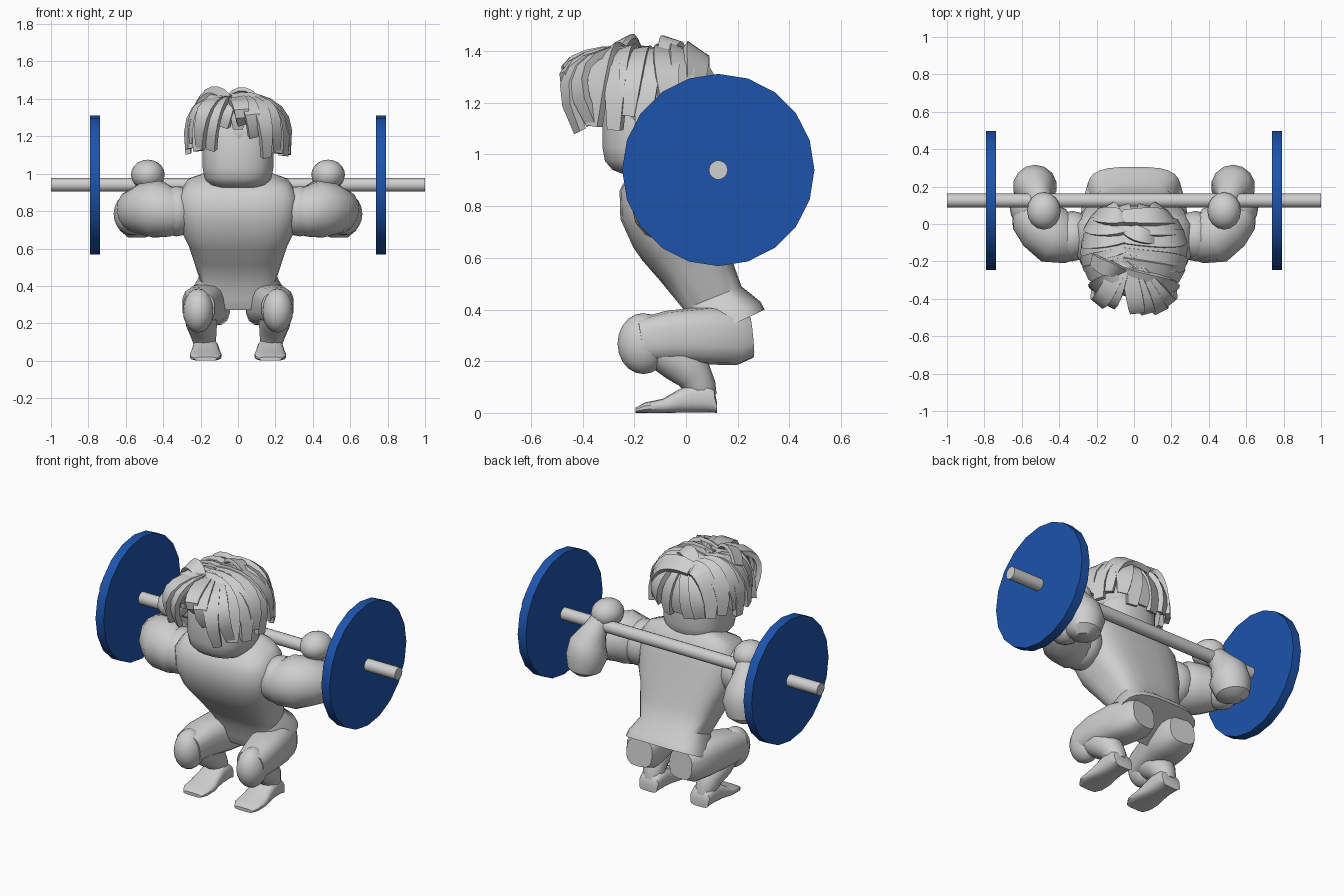
import bpy, bmesh, random
from math import sin, cos, pi, radians, sqrt, copysign
from mathutils import Vector, Matrix

random.seed(4)
cube = bpy.data.objects.get("Cube")
if cube:
    bpy.data.objects.remove(cube)


def material(name, colour):
    mat = bpy.data.materials.new(name)
    mat.use_nodes = True
    mat.diffuse_color = (*colour, 1)
    mat.node_tree.nodes["Principled BSDF"].inputs["Base Color"].default_value = (*colour, 1)
    return mat


GREY = material("light_grey", (0.62, 0.62, 0.62))
BLUE = material("plate_blue", (0.012, 0.087, 0.41))


def finish(name, bm, mat=GREY, angle=40):
    """Turn a bmesh into a shaded object."""
    bmesh.ops.recalc_face_normals(bm, faces=bm.faces)
    mesh = bpy.data.meshes.new(name)
    bm.to_mesh(mesh)
    bm.free()
    obj = bpy.data.objects.new(name, mesh)
    bpy.context.collection.objects.link(obj)
    mesh.materials.append(mat)
    bpy.ops.object.select_all(action='DESELECT')
    obj.select_set(True)
    bpy.context.view_layer.objects.active = obj
    bpy.ops.object.shade_smooth_by_angle(angle=radians(angle))
    return obj


def loft(name, rings, power=2.0, sides=16):
    """Skin rings given as (centre, u axis, v axis) with superellipse sections."""
    bm = bmesh.new()
    loops = []
    for centre, u, v in rings:
        loop = []
        for i in range(sides):
            a = 2 * pi * (i + 0.5) / sides
            c, s = (copysign(abs(f(a)) ** (2 / power), f(a)) for f in (cos, sin))
            loop.append(bm.verts.new(centre + u * c + v * s))
        loops.append(loop)
    for low, high in zip(loops, loops[1:]):
        for i in range(sides):
            j = (i + 1) % sides
            bm.faces.new((low[i], low[j], high[j], high[i]))
    bm.faces.new(loops[0])
    bm.faces.new(loops[-1])
    return finish(name, bm)


def limb(name, points, power=2.0, side=(1, 0, 0)):
    """Tube through points (x, y, z, radius); side is never along the tube."""
    rings = []
    for i, p in enumerate(points):
        before, after = points[max(i - 1, 0)], points[min(i + 1, len(points) - 1)]
        t = (Vector(after[:3]) - Vector(before[:3])).normalized()
        v = t.cross(Vector(side)).normalized()
        rings.append((Vector(p[:3]), v.cross(t) * p[3], v * p[3]))
    return loft(name, rings, power, 14)


def ball(name, centre, size):
    bm = bmesh.new()
    bmesh.ops.create_uvsphere(bm, u_segments=16, v_segments=10, radius=1,
                              matrix=Matrix.Translation(centre) @ Matrix.Diagonal((*size, 1)))
    return finish(name, bm)


def disc(name, x, radius, length, sides, mat):
    bm = bmesh.new()
    bmesh.ops.create_cone(bm, cap_ends=True, segments=sides, radius1=radius, radius2=radius, depth=length,
                          matrix=Matrix.Translation((x, 0.125, 0.94)) @ Matrix.Rotation(pi / 2, 4, 'Y'))
    return finish(name, bm, mat, 30)


def strand(name, p0, p1, p2, p3, width=0.08, thick=0.03, steps=7):
    """Flat lock of hair along a Bezier path, facing away from the head."""
    p0, p1, p2, p3 = map(Vector, (p0, p1, p2, p3))
    heart = Vector((0, -0.14, 1.15))
    bm = bmesh.new()
    loops = []
    for i in range(steps + 1):
        t = i / steps
        k = 1 - t
        p = p0 * k**3 + p1 * 3 * k * k * t + p2 * 3 * k * t * t + p3 * t**3
        tangent = ((p1 - p0) * k * k + (p2 - p1) * 2 * k * t + (p3 - p2) * t * t).normalized()
        across = tangent.cross(p - heart).normalized()
        out = across.cross(tangent) * thick / 2
        across *= width / 2 * (0.65 + 0.7 * sin(pi * (0.15 + 0.7 * t)) - 0.3 * t)
        loops.append([bm.verts.new(p + q) for q in (across + out, out - across, -across - out, across - out)])
    for a, b in zip(loops, loops[1:]):
        for i in range(4):
            j = (i + 1) % 4
            bm.faces.new((a[i], a[j], b[j], b[i]))
    bm.faces.new(loops[0])
    bm.faces.new(loops[-1])
    return finish(name, bm, angle=35)


# Barbell
disc("bar", 0, 0.037, 2, 14, GREY)
for s, label in ((1, "left"), (-1, "right")):
    disc(f"{label}_weight_plate", s * 0.765, 0.372, 0.055, 20, BLUE)

# Torso: back point (y, z), front point (y, z), half width, from hem to neck
TORSO = [
    ((0.305, 0.40), (0.03, 0.27), 0.25),
    ((0.29, 0.43), (0.0, 0.33), 0.24),
    ((0.215, 0.49), (-0.01, 0.40), 0.205),
    ((0.18, 0.59), (-0.10, 0.51), 0.24),
    ((0.155, 0.66), (-0.17, 0.59), 0.265),
    ((0.135, 0.73), (-0.205, 0.64), 0.295),
    ((0.10, 0.83), (-0.255, 0.75), 0.315),
    ((0.075, 0.93), (-0.258, 0.86), 0.315),
    ((0.045, 0.99), (-0.22, 0.93), 0.27),
    ((0.0, 1.025), (-0.15, 0.975), 0.16),
]
rings = []
for back, front, half in TORSO:
    b, f = Vector((0, *back)), Vector((0, *front))
    rings.append(((b + f) / 2, Vector((half, 0, 0)), (b - f) / 2))
loft("torso", rings, power=3.2, sides=24)

# Head
HEAD = [(0.925, 0.11), (0.94, 0.15), (0.975, 0.18), (1.03, 0.19), (1.30, 0.19), (1.36, 0.15)]
loft("head", [(Vector((0, -0.135, z)), Vector((r, 0, 0)), Vector((0, r, 0))) for z, r in HEAD],
     power=2.5, sides=24)

# Arms and legs
for s, label in ((1, "left"), (-1, "right")):
    def path(*pts):
        return [(s * x, y, z, r) for x, y, z, r in pts]

    ball(f"{label}_shoulder", (s * 0.33, -0.065, 0.80), (0.12, 0.135, 0.135))
    limb(f"{label}_upper_arm", path(
        (0.29, -0.07, 0.80, 0.11), (0.36, -0.075, 0.795, 0.135), (0.43, -0.06, 0.81, 0.155),
        (0.50, -0.01, 0.81, 0.14), (0.56, 0.05, 0.80, 0.115), (0.595, 0.10, 0.79, 0.07)), side=(0, 0, 1))
    ball(f"{label}_elbow", (s * 0.565, 0.09, 0.785), (0.1, 0.115, 0.115))
    limb(f"{label}_forearm", path(
        (0.54, 0.21, 0.66, 0.05), (0.54, 0.21, 0.69, 0.095), (0.53, 0.20, 0.77, 0.118),
        (0.53, 0.19, 0.84, 0.105), (0.51, 0.15, 0.91, 0.07), (0.49, 0.10, 0.98, 0.055)))
    ball(f"{label}_hand", (s * 0.482, 0.07, 0.995), (0.09, 0.1, 0.08))

    limb(f"{label}_thigh", path(
        (0.21, -0.18, 0.28, 0.085), (0.20, -0.07, 0.295, 0.10), (0.17, 0.08, 0.30, 0.113),
        (0.145, 0.20, 0.29, 0.105), (0.14, 0.252, 0.295, 0.082)), power=2.9)
    ball(f"{label}_knee", (s * 0.212, -0.165, 0.268), (0.083, 0.1, 0.118))
    limb(f"{label}_shin", path(
        (0.205, -0.13, 0.26, 0.07), (0.195, -0.03, 0.205, 0.085), (0.185, 0.03, 0.15, 0.072),
        (0.178, 0.055, 0.10, 0.062), (0.175, 0.065, 0.06, 0.055)))

    # Shoe: sections from heel to toe as (y, top height, half width)
    shoe = [(0.12, 0.04, 0.06), (0.11, 0.09, 0.065), (0.08, 0.115, 0.068), (0.02, 0.115, 0.07),
            (-0.03, 0.09, 0.075), (-0.09, 0.055, 0.085), (-0.16, 0.04, 0.083), (-0.195, 0.02, 0.06)]
    loft(f"{label}_shoe", [(Vector((s * 0.173, y, h / 2)), Vector((w, 0, 0)), Vector((0, 0, h / 2)))
                           for y, h, w in shoe], power=3, sides=16)

# Hair: cap, then locks falling to the sides, back and brow from a parting
ball("hair_cap", (0.005, -0.125, 1.22), (0.225, 0.205, 0.19))
for i in range(7):
    y = -0.33 + 0.062 * i
    k = sqrt(1 - ((y + 0.15) / 0.27) ** 2)
    for s in (1, -1):
        drop = 1.13 + random.uniform(-0.04, 0.04)
        strand(f"side_lock_{i}_{'left' if s > 0 else 'right'}",
               (-0.06, y * 0.8, 1.39), (s * 0.15 * k, y, 1.43), (s * 0.30 * k, y, 1.36),
               (s * (0.05 + 0.215 * k), y + random.uniform(-0.03, 0.03), drop), width=0.085)
for i in range(5):
    x = -0.14 + 0.07 * i
    strand(f"back_lock_{i}", (x * 0.3, -0.08, 1.39), (x * 0.8, 0.03, 1.42), (x * 1.1, 0.125, 1.27),
           (x, 0.065, 1.10 + random.uniform(0, 0.06)), width=0.09)
for i, (x, y, z) in enumerate([(-0.20, -0.36, 1.14), (-0.14, -0.37, 1.13), (0.02, -0.42, 1.27),
                               (0.08, -0.42, 1.20), (0.15, -0.41, 1.09), (0.20, -0.36, 1.12)]):
    strand(f"fringe_lock_{i}", (-0.05, -0.18, 1.39), (x * 0.7, -0.36, 1.42), (x * 1.05, y - 0.14, 1.36), (x, y, z),
           width=0.075)
for i in range(5):
    x = -0.13 + 0.065 * i
    strand(f"brow_lock_{i}", (-0.06, -0.22, 1.39), (x * 0.5 - 0.02, -0.32, 1.40), (x, -0.40, 1.36),
           (x * 1.1, -0.345, 1.25 + random.uniform(-0.02, 0.02)))
for i, (x, y) in enumerate([(-0.14, -0.24), (0.03, -0.06)]):
    strand(f"top_tuft_{i}", (x - 0.08, y + 0.05, 1.37), (x - 0.03, y, 1.46), (x + 0.03, y, 1.47),
           (x + 0.1, y - 0.03, 1.37), width=0.07, thick=0.02)
